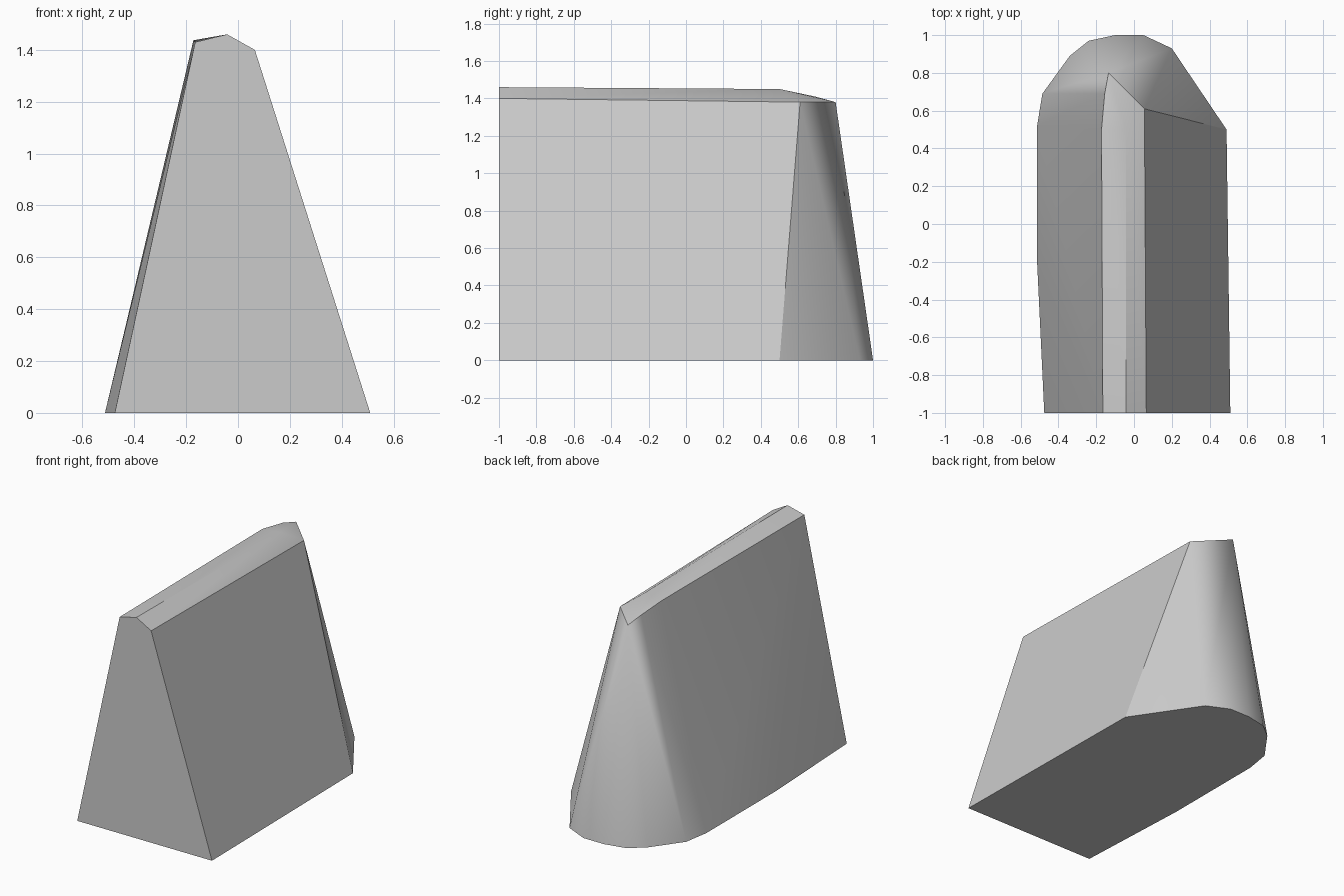
import bpy
import bmesh
import math

# Remove the default cube
cube = bpy.data.objects.get("Cube")
if cube:
    bpy.data.objects.remove(cube, do_unlink=True)

# Plain grey stone
stone = bpy.data.materials.new("stone_grey")
stone.use_nodes = True
grey = (0.6, 0.6, 0.6, 1.0)
stone.diffuse_color = grey
stone.node_tree.nodes["Principled BSDF"].inputs["Base Color"].default_value = grey

# Foot outline: flat front, rounded back
foot = [(-0.475, -1), (0.51, -1), (0.49, 0.5), (0.2, 0.93), (0.05, 1),
        (-0.1, 1), (-0.24, 0.97), (-0.34, 0.89), (-0.485, 0.69),
        (-0.513, 0.52), (-0.513, -0.2)]

# Narrow crest: right eave, ridge, left eave and back tip
crest = [(0.065, -1, 1.40), (0.055, 0.61, 1.38),
         (-0.042, -1, 1.46), (-0.042, 0.5, 1.45),
         (-0.165, -1, 1.43), (-0.172, 0.5, 1.437),
         (-0.155, 0.69, 1.41), (-0.135, 0.8, 1.38)]

# Tapered block wrapped around foot and crest
bm = bmesh.new()
for x, y in foot:
    bm.verts.new((x, y, 0))
for point in crest:
    bm.verts.new(point)
bmesh.ops.convex_hull(bm, input=bm.verts[:])
bmesh.ops.dissolve_limit(bm, angle_limit=math.radians(0.5),
                         verts=bm.verts[:], edges=bm.edges[:])
bmesh.ops.recalc_face_normals(bm, faces=bm.faces[:])

mesh = bpy.data.meshes.new("tapered_block")
bm.to_mesh(mesh)
bm.free()
mesh.materials.append(stone)
block = bpy.data.objects.new("tapered_block", mesh)
bpy.context.collection.objects.link(block)

# Soft shading round the back, crisp main edges
bpy.ops.object.select_all(action="DESELECT")
block.select_set(True)
bpy.context.view_layer.objects.active = block
bpy.ops.object.shade_smooth_by_angle(angle=math.radians(30))
